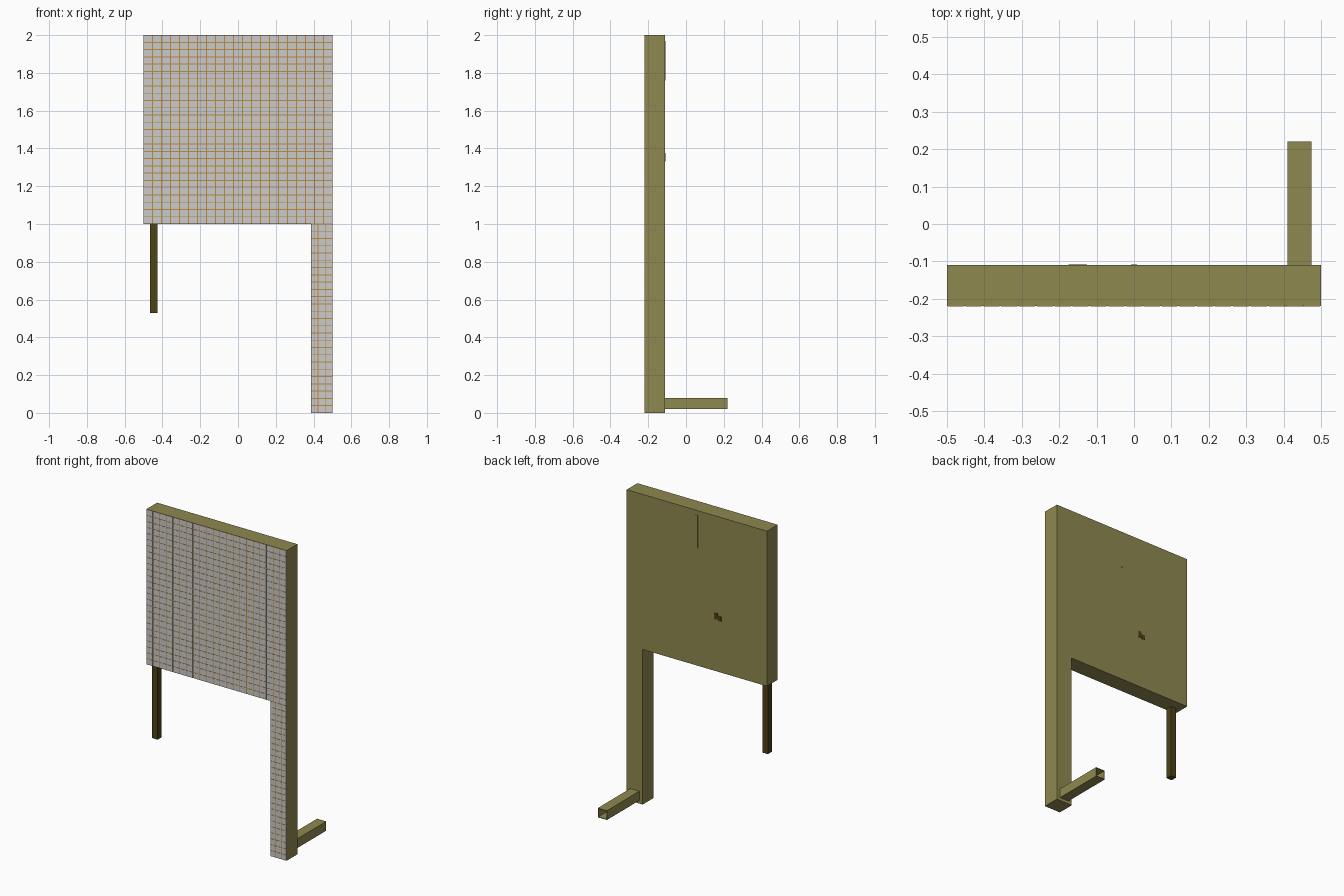
import bpy, bmesh

if "Cube" in bpy.data.objects:
    bpy.data.objects.remove(bpy.data.objects["Cube"])


def material(name, rgb):
    m = bpy.data.materials.new(name)
    m.diffuse_color = (*rgb, 1.0)
    m.use_nodes = True
    m.node_tree.nodes["Principled BSDF"].inputs["Base Color"].default_value = m.diffuse_color
    return m


OLIVE = material("olive", (0.275, 0.25, 0.08))
DARK = material("dark olive", (0.075, 0.055, 0.008))
GREY = material("tile grey", (0.60, 0.60, 0.60))
OCHRE = material("ochre mortar", (0.50, 0.26, 0.05))


def add_box(bm, lo, hi):
    r = bmesh.ops.create_cube(bm, size=1)
    for v in r["verts"]:
        for i in range(3):
            v.co[i] = lo[i] if v.co[i] < 0 else hi[i]


def finish(bm, name, mat):
    me = bpy.data.meshes.new(name)
    bm.to_mesh(me)
    bm.free()
    me.materials.append(mat)
    ob = bpy.data.objects.new(name, me)
    bpy.context.collection.objects.link(ob)
    return ob


def box(name, lo, hi, mat):
    bm = bmesh.new()
    add_box(bm, lo, hi)
    return finish(bm, name, mat)


FRONT, BACK = -0.22, -0.11
BODY = FRONT + 0.002      # front of the structure behind the facing
MORTAR = FRONT + 0.001    # front of the mortar sheet


def tiled(name, x0, x1, z0, z1, cols, rows, gap=0.0045):
    """Mortar sheet with a grid of thin tiles in front of it."""
    box(name + "_mortar", (x0, MORTAR, z0), (x1, BODY, z1), OCHRE)
    dx, dz = (x1 - x0) / cols, (z1 - z0) / rows
    bm = bmesh.new()
    for c in range(cols):
        for r in range(rows):
            x, z = x0 + c * dx, z0 + r * dz
            add_box(bm, (x + gap / 2, FRONT, z + gap / 2),
                    (x + dx - gap / 2, MORTAR, z + dz - gap / 2))
    finish(bm, name + "_tiles", GREY)


# Upper wall and its tall supporting leg
box("wall_panel", (-0.5, BODY, 1.0), (0.5, BACK, 2.0), OLIVE)
box("wall_leg", (0.386, BODY, 0.0), (0.5, BACK, 1.0), OLIVE)
tiled("panel", -0.5, 0.5, 1.0, 2.0, 21, 26)
tiled("leg", 0.386, 0.5, 0.0, 1.0, 3, 26)

# Short square post hanging under the panel
box("hanging_post", (-0.465, -0.21, 0.53), (-0.426, -0.17, 1.0), DARK)

# Open square tube reaching backwards from the foot
bm = bmesh.new()
X0, X1, Z0, Z1, W = 0.41, 0.475, 0.02, 0.08, 0.004
for a, b, c, d in ((X0, X1, Z0, Z0 + W), (X0, X1, Z1 - W, Z1),
                   (X0, X0 + W, Z0 + W, Z1 - W), (X1 - W, X1, Z0 + W, Z1 - W)):
    add_box(bm, (a, BACK, c), (b, 0.22, d))
finish(bm, "foot_tube", OLIVE)

# Small plates on the back of the panel
box("back_plate_large", (-0.15, BACK, 1.335), (-0.125, BACK + 0.002, 1.375), DARK)
box("back_plate_small", (-0.175, BACK, 1.33), (-0.15, BACK + 0.002, 1.36), DARK)
box("back_strip", (-0.008, BACK, 1.76), (0.008, BACK + 0.002, 1.97), OLIVE)
